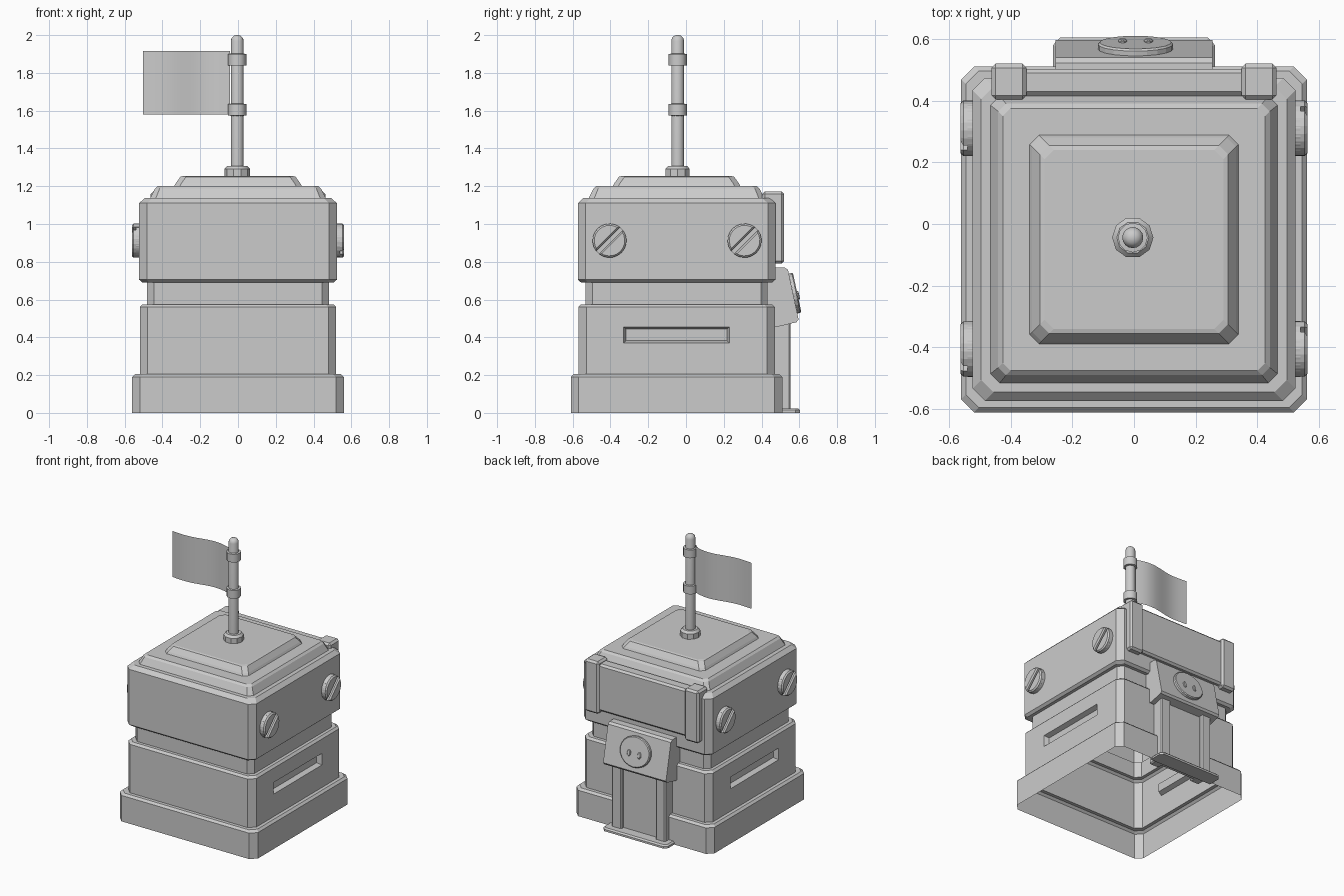
import bpy, bmesh, math
from mathutils import Matrix, Vector

if "Cube" in bpy.data.objects:
    bpy.data.objects.remove(bpy.data.objects["Cube"])

CY = -0.05  # the tower sits slightly forward of the origin


def finish(name, bm, smooth=None, bevel=0):
    if bevel:
        bmesh.ops.bevel(bm, geom=bm.edges[:], offset=bevel, segments=1, affect='EDGES', profile=0.5)
    bmesh.ops.recalc_face_normals(bm, faces=bm.faces[:])
    me = bpy.data.meshes.new(name)
    bm.to_mesh(me)
    bm.free()
    ob = bpy.data.objects.new(name, me)
    bpy.context.collection.objects.link(ob)
    if smooth:
        bpy.context.view_layer.objects.active = ob
        ob.select_set(True)
        bpy.ops.object.shade_smooth_by_angle(angle=math.radians(smooth))
        ob.select_set(False)
    return ob


def box(name, lo, hi, bevel=0.0):
    bm = bmesh.new()
    bmesh.ops.create_cube(bm, size=1)
    for v in bm.verts:
        v.co = [(a + b) / 2 + c * (b - a) for a, b, c in zip(lo, hi, v.co)]
    return finish(name, bm, bevel=bevel)


def prism(name, outline, depth, matrix, bevel=0.0):
    """Polygon in local XY extruded along local Z, then placed by matrix."""
    bm = bmesh.new()
    face = bm.faces.new([bm.verts.new((x, y, 0)) for x, y in outline])
    ext = bmesh.ops.extrude_face_region(bm, geom=[face])
    top = [v for v in ext['geom'] if isinstance(v, bmesh.types.BMVert)]
    for v in top:
        v.co.z = depth
    if bevel:
        rim = [e for e in bm.edges if all(v in top for v in e.verts)]
        bmesh.ops.bevel(bm, geom=rim, offset=bevel, segments=1, affect='EDGES', profile=0.5)
    bm.transform(matrix)
    return finish(name, bm)


def lathe(name, profile, sides, loc, smooth=35):
    bm = bmesh.new()
    rings = [[bm.verts.new((loc[0] + r * math.cos(2 * math.pi * i / sides),
                            loc[1] + r * math.sin(2 * math.pi * i / sides), z))
              for i in range(sides)] for r, z in profile]
    for a, b in zip(rings, rings[1:]):
        for i in range(sides):
            j = (i + 1) % sides
            bm.faces.new((a[i], a[j], b[j], b[i]))
    bm.faces.new(rings[0])
    bm.faces.new(rings[-1])
    return finish(name, bm, smooth)


# Tower shell: stacked chamfered squares (half width, chamfer, height), open below
LEVELS = [(.56, .042, 0), (.56, .042, .19), (.545, .042, .205), (.52, .042, .205),
          (.52, .042, .56), (.505, .04, .575), (.482, .036, .575), (.482, .036, .69),
          (.505, .036, .69), (.523, .04, .705), (.523, .04, 1.11), (.495, .04, 1.137),
          (.465, .03, 1.137), (.44, .025, 1.187), (.425, .025, 1.2),
          (.338, .03, 1.2), (.33, .03, 1.215), (.305, .03, 1.25), (.29, .03, 1.254)]
bm = bmesh.new()
rings = []
for h, c, z in LEVELS:
    k = h - c
    pts = [(h, -k), (h, k), (k, h), (-k, h), (-h, k), (-h, -k), (-k, -h), (k, -h)]
    rings.append([bm.verts.new((x, y + CY, z)) for x, y in pts])
for n, (a, b) in enumerate(zip(rings, rings[1:])):
    for i in range(8):
        j = (i + 1) % 8
        quad = (a[i], a[j], b[j], b[i])
        if n == 3 and i in (0, 4):
            # Recessed slot in each side wall
            s = 1 if i == 0 else -1
            ys = (-.33, .23) if s > 0 else (.23, -.33)
            corners = [(ys[0], .37), (ys[1], .37), (ys[1], .455), (ys[0], .455)]
            inset = [(0, 1, 1), (0, -1, 1), (0, -1, -1), (0, 1, -1)]
            outer = [bm.verts.new((s * .52, y, z)) for y, z in corners]
            inner = [bm.verts.new((s * .485, y + s * d[1] * .012, z + d[2] * .012))
                     for (y, z), d in zip(corners, inset)]
            for p, q in ((quad, outer), (outer, inner)):
                for m in range(4):
                    w = (m + 1) % 4
                    bm.faces.new((p[m], p[w], q[w], q[m]))
            bm.faces.new(inner)
        else:
            bm.faces.new(quad)
bm.faces.new(rings[-1])
finish("tower_shell", bm)

# Slotted screws, two per side: backing disc plus two half discs
for side in (1, -1):
    for y in (-.405, .31):
        place = Matrix.Translation((side * .515, y, .912)) @ Matrix(
            ((0, 0, side, 0), (side, 0, 0, 0), (0, 1, 0, 0), (0, 0, 0, 1)))
        disc = [(.09 * math.cos(math.pi * i / 10), .09 * math.sin(math.pi * i / 10)) for i in range(20)]
        prism("screw_base", disc, .025, place)
        g = math.asin(.011 / .09)
        half = [(.09 * math.cos(g + (math.pi - 2 * g) * i / 10),
                 .09 * math.sin(g + (math.pi - 2 * g) * i / 10)) for i in range(11)]
        for turn in (45, 225):
            prism("screw_head", half, .047, place @ Matrix.Rotation(math.radians(turn), 4, 'Z'), .009)

# Flagpole, its foot and two bands
P = (-.004, -.044)
lathe("pole_foot", [(.067, 1.25), (.067, 1.292), (.052, 1.308), (.034, 1.308)], 10, P)
lathe("flagpole", [(.034, 1.25), (.034, 1.97), (.03, 1.985), (.019, 1.996), (.006, 2.0)], 16, P)
for z in (1.605, 1.87):
    lathe("pole_band", [(.034, z - .032), (.048, z - .03), (.048, z + .03), (.034, z + .032)], 12, P)

# Waving flag, a thin sheet
bm = bmesh.new()
N = 20
cols = []
for i in range(N + 1):
    t = i / N
    x = -.042 - .46 * t
    y = P[1] + .02 * math.sin(2 * math.pi * t) * (1 - .35 * t) + .012 * math.sin(math.pi * t)
    cols.append([bm.verts.new((x, y, z)) for z in (1.58, 1.917)])
for a, b in zip(cols, cols[1:]):
    bm.faces.new((a[0], b[0], b[1], a[1]))
finish("flag", bm, 60)

# Back sign board between two end posts
box("sign_board", (-.37, .415, .81), (.37, .503, 1.155), .014)
for s in (1, -1):
    box("sign_post", (s * .405 - .057, .403, .79), (s * .405 + .057, .52, 1.173), .014)

# Doorway at the back: jambs, door, threshold
box("door", (-.15, .46, .01), (.15, .525, .5))
for s in (1, -1):
    box("door_jamb", (s * .178 - .04, .42, .01), (s * .178 + .04, .553, .6), .008)
prism("threshold", [(-.262, .49), (.262, .49), (.262, .58), (.24, .604), (-.24, .604), (-.262, .58)],
      .024, Matrix.Identity(4), .01)

# Sloping canopy over the door: side profile (y, z) extruded along x
AX = Matrix(((0, 0, 1, -.255), (1, 0, 0, 0), (0, 1, 0, 0), (0, 0, 0, 1)))
prism("canopy", [(.43, .77), (.522, .77), (.54, .757), (.596, .495), (.585, .48), (.485, .456), (.43, .456)],
      .51, AX)

# Plain oval plaque with two studs on the canopy slope
slope = Vector((0, .54 - .596, .757 - .495)).normalized()
right = Vector((-1, 0, 0))
out = right.cross(slope)
B = Matrix((right, slope, out)).transposed().to_4x4()
B.translation = Vector((.005, .567, .632))


def oval(cx, cy, rx, ry, n):
    return [(cx + rx * math.cos(2 * math.pi * i / n), cy + ry * math.sin(2 * math.pi * i / n)) for i in range(n)]


prism("plaque", oval(0, 0, .122, .108, 20), .022, B, .006)
for s in (1, -1):
    prism("plaque_stud", oval(s * .042, -.015, .014, .024, 10), .03, B, .004)
